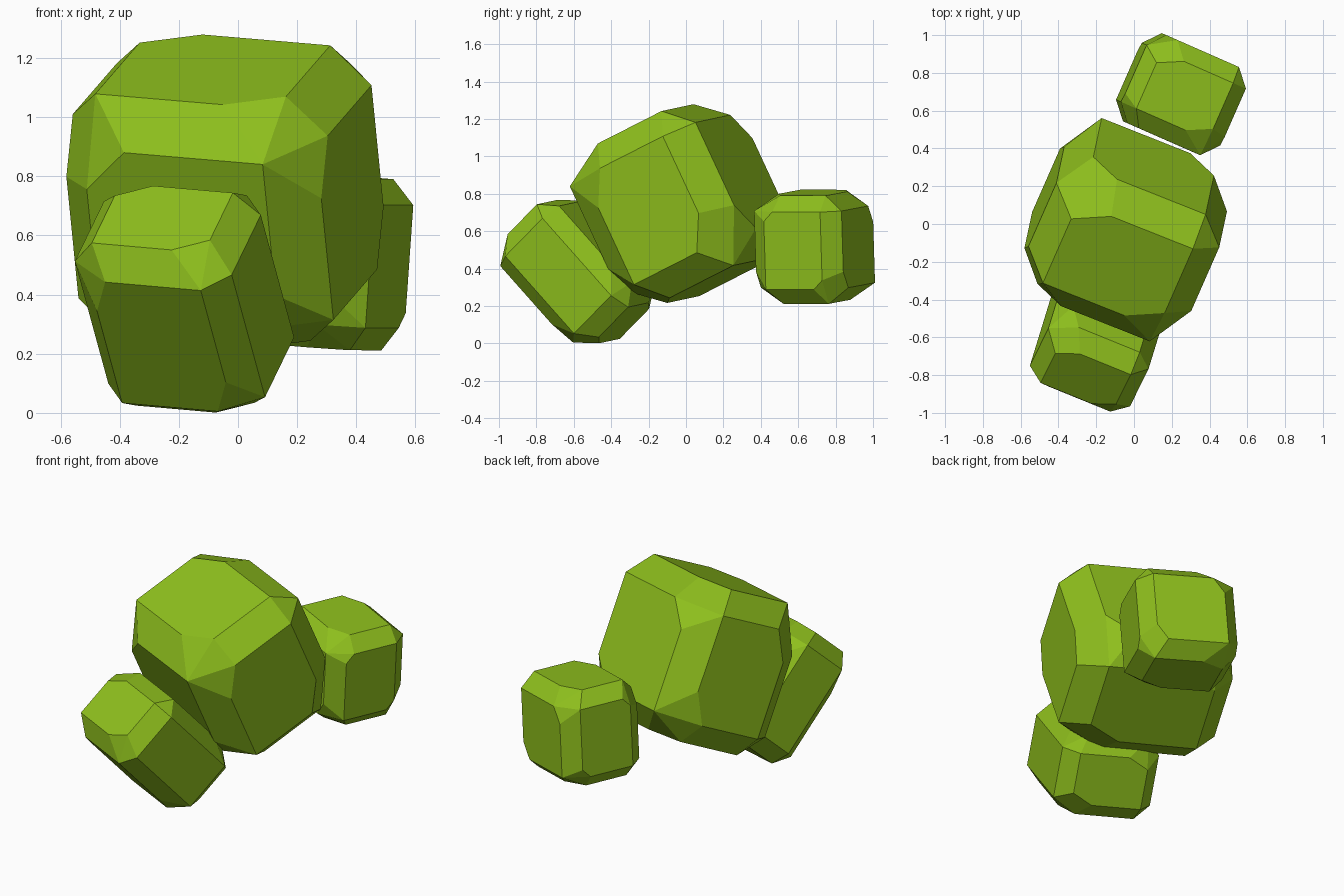
import bpy, bmesh
from mathutils import Vector
from itertools import product

if "Cube" in bpy.data.objects:
    bpy.data.objects.remove(bpy.data.objects["Cube"])

green = bpy.data.materials.new("leaf_green")
green.diffuse_color = (0.27, 0.52, 0.012, 1)
green.use_nodes = True
green.node_tree.nodes["Principled BSDF"].inputs["Base Color"].default_value = green.diffuse_color


def clump(name, x_axis, z_axis, origin, middle, inner, outer, cuts):
    """Bevelled block in a tilted frame. Each face is an inner-sized rectangle
    pushed out to the outer size, with two opposite corners trimmed."""
    z = Vector(z_axis).normalized()
    y = z.cross(Vector(x_axis)).normalized()
    x = y.cross(z)
    bm = bmesh.new()

    def add(p):
        q = [m + v for m, v in zip(middle, p)]
        bm.verts.new(Vector(origin) + x * q[0] + y * q[1] + z * q[2])

    for s in product((-1, 1), repeat=3):
        for a in range(3):
            b, c = [i for i in range(3) if i != a]
            p = [s[i] * inner[i] for i in range(3)]
            p[a] = s[a] * outer[a]
            if s[b] * s[c] > 0 or cuts[a] is None:
                add(p)
            else:
                for axis, cut in zip((b, c), cuts[a]):
                    q = list(p)
                    q[axis] -= s[axis] * cut
                    add(q)
    res = bmesh.ops.convex_hull(bm, input=bm.verts[:])
    loose = {e for e in res["geom_interior"] + res["geom_unused"]
             if isinstance(e, bmesh.types.BMVert)}
    bmesh.ops.delete(bm, geom=list(loose), context='VERTS')
    bmesh.ops.dissolve_limit(bm, angle_limit=0.08, verts=bm.verts[:], edges=bm.edges[:])
    bmesh.ops.recalc_face_normals(bm, faces=bm.faces[:])
    me = bpy.data.meshes.new(name)
    bm.to_mesh(me)
    bm.free()
    me.materials.append(green)
    bpy.context.collection.objects.link(bpy.data.objects.new(name, me))


# Large centre clump
clump("main_clump", (.925, -.37, -.073), (-.09, -.42, .903),
      (-.055, -.055, .735), (0, .03, 0),
      (.328, .255, .32), (.465, .405, .457),
      ((.105, .185), (.15, .15), (.19, .10)))

# Tilted clump at the front
clump("front_clump", (.923, -.375, -.081), (-.2, -.65, .733),
      (0, 0, 0), (.018, -.18, .692),
      (.205, .15, .282), (.287, .238, .375),
      (None, (.06, .14), (.118, .063)))

# Small upright clump at the back
clump("back_clump", (.91, -.40, -.075), (.07, -.03, 1),
      (0, 0, 0), (-.088, .729, .512),
      (.208, .165, .208), (.288, .255, .29),
      ((.05, .05), (.06, .09), (.13, .065)))
